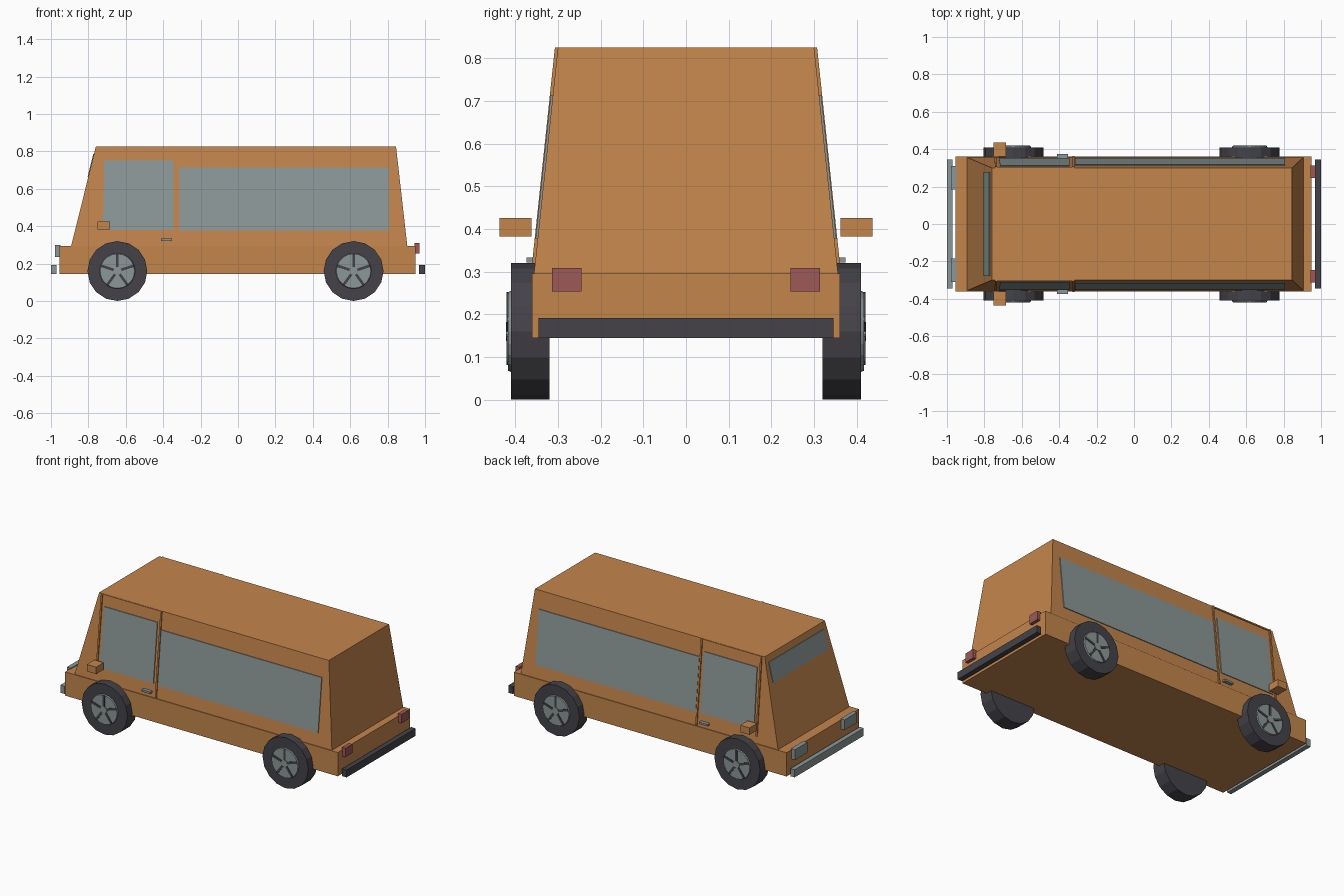
import bpy, bmesh, math
from mathutils import Matrix, Vector

if "Cube" in bpy.data.objects:
    bpy.data.objects.remove(bpy.data.objects["Cube"])


def material(name, rgb):
    m = bpy.data.materials.new(name)
    m.diffuse_color = (*rgb, 1)
    m.use_nodes = True
    m.node_tree.nodes["Principled BSDF"].inputs["Base Color"].default_value = m.diffuse_color
    return m


ORANGE = material("orange paint", (0.55, 0.235, 0.073))
GLASS = material("grey glass", (0.26, 0.31, 0.31))
DARK = material("dark rubber", (0.058, 0.055, 0.065))
RED = material("red lens", (0.34, 0.10, 0.095))


def finish(name, bm, mat):
    bmesh.ops.recalc_face_normals(bm, faces=bm.faces)
    me = bpy.data.meshes.new(name)
    bm.to_mesh(me)
    bm.free()
    me.materials.append(mat)
    ob = bpy.data.objects.new(name, me)
    bpy.context.collection.objects.link(ob)
    return ob


def loft(name, a, b, mat):
    """Solid between two matching outlines."""
    bm = bmesh.new()
    va = [bm.verts.new(p) for p in a]
    vb = [bm.verts.new(p) for p in b]
    bm.faces.new(va)
    bm.faces.new(vb)
    n = len(va)
    for i in range(n):
        j = (i + 1) % n
        bm.faces.new((va[i], va[j], vb[j], vb[i]))
    return finish(name, bm, mat)


def rect(x0, x1, y0, y1, z):
    return [(x0, y0, z), (x1, y0, z), (x1, y1, z), (x0, y1, z)]


def box(name, x0, x1, y0, y1, z0, z1, mat):
    return loft(name, rect(x0, x1, y0, y1, z0), rect(x0, x1, y0, y1, z1), mat)


Z0, Z1 = 0.295, 0.825


def side_y(z):
    return 0.356 - (z - Z0) / (Z1 - Z0) * 0.056


def front_x(z):
    return -0.892 + (z - Z0) / (Z1 - Z0) * 0.132


def side_plate(name, pts, s, out, mat):
    """Thin plate lying on the sloped side, from (x, z) points."""
    loft(name, [(x, s * (side_y(z) - 0.002), z) for x, z in pts],
         [(x, s * (side_y(z) + out), z) for x, z in pts], mat)


# Body and tapered cabin
box("lower_body", -0.955, 0.95, -0.361, 0.361, 0.145, Z0, ORANGE)
loft("cabin", rect(-0.892, 0.905, -0.356, 0.356, Z0), rect(-0.76, 0.845, -0.30, 0.30, Z1), ORANGE)

# Windscreen strip on the sloped nose
ws = [(-0.277, 0.665), (0.277, 0.665), (0.277, 0.785), (-0.277, 0.785)]
loft("windscreen", [(front_x(z) + 0.002, y, z) for y, z in ws],
     [(front_x(z) - 0.004, y, z) for y, z in ws], GLASS)

# Bumpers
box("front_bumper", -1.0, -0.971, -0.345, 0.345, 0.145, 0.193, GLASS)
box("rear_bumper", 0.968, 1.0, -0.345, 0.345, 0.145, 0.191, DARK)


def cylinder(name, x, y, r, r2, depth, n, mat):
    bm = bmesh.new()
    # turn the axis from z to y; r2 is the outer end
    s = 1 if y > 0 else -1
    mtx = Matrix.Translation((x, y, 0.16)) @ Matrix.Rotation(-s * math.pi / 2, 4, 'X')
    bmesh.ops.create_cone(bm, cap_ends=True, segments=n, radius1=r, radius2=r2,
                          depth=depth, matrix=mtx)
    return finish(name, bm, mat)


for s, side in ((-1, "left"), (1, "right")):
    # Windows
    side_plate(side + "_door_window", [(-0.722, 0.38), (-0.345, 0.38), (-0.345, 0.752), (-0.715, 0.752)],
               s, 0.005, GLASS)
    side_plate(side + "_long_window", [(-0.315, 0.376), (0.806, 0.376), (0.806, 0.713), (-0.315, 0.713)],
               s, 0.005, GLASS)
    # Door seams
    side_plate(side + "_front_seam", [(-0.746, 0.34), (-0.736, 0.34), (-0.733, 0.825), (-0.743, 0.825)],
               s, 0.007, ORANGE)
    side_plate(side + "_rear_seam", [(-0.328, 0.30), (-0.318, 0.30), (-0.318, 0.825), (-0.328, 0.825)],
               s, 0.007, ORANGE)
    side_plate(side + "_top_seam", [(-0.743, 0.815), (-0.318, 0.815), (-0.318, 0.824), (-0.743, 0.824)],
               s, 0.005, ORANGE)
    # Mirror and door handle
    ya, yb = sorted((s * 0.362, s * 0.437))
    box(side + "_mirror", -0.75, -0.685, ya, yb, 0.382, 0.426, ORANGE)
    ya, yb = sorted((s * 0.345, s * 0.374))
    box(side + "_handle", -0.412, -0.352, ya, yb, 0.321, 0.333, GLASS)
    # Lights
    ya, yb = sorted((s * 0.185, s * 0.31))
    box(side + "_headlight", -0.978, -0.95, ya, yb, 0.235, 0.30, GLASS)
    ya, yb = sorted((s * 0.245, s * 0.314))
    box(side + "_tail_light", 0.945, 0.97, ya, yb, 0.253, 0.309, RED)
    # Wheels with five-spoke hubs
    for wx, end in ((-0.645, "front"), (0.618, "rear")):
        nm = f"{side}_{end}_"
        cylinder(nm + "tyre", wx, s * 0.365, 0.16, 0.16, 0.09, 16, DARK)
        cylinder(nm + "rim", wx, s * 0.41, 0.098, 0.092, 0.014, 20, GLASS)
        bm = bmesh.new()
        for k in range(5):
            m = (Matrix.Translation((wx, s * 0.415, 0.16))
                 @ Matrix.Rotation(k * math.tau / 5, 4, 'Y')
                 @ Matrix.Translation((0, 0, 0.052))
                 @ Matrix.Diagonal((0.014, 0.01, 0.08, 1)))
            bmesh.ops.create_cube(bm, size=1, matrix=m)
        finish(nm + "spokes", bm, DARK)
        cylinder(nm + "hub", wx, s * 0.415, 0.022, 0.022, 0.012, 10, GLASS)
